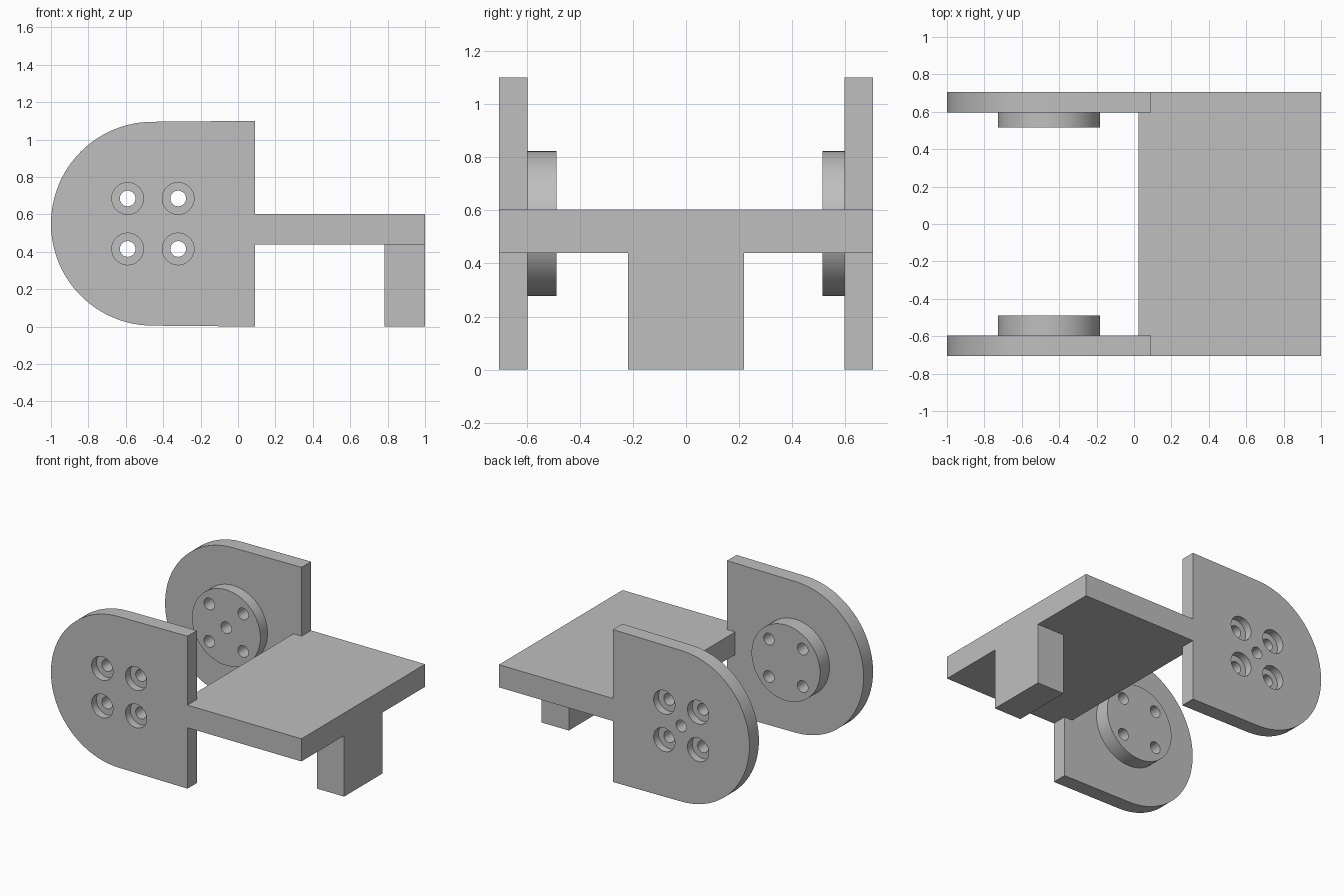
import bpy
import bmesh
from math import pi, sin, cos, radians
from mathutils import Matrix, Vector

cube = bpy.data.objects.get("Cube")
if cube:
    bpy.data.objects.remove(cube, do_unlink=True)

grey = bpy.data.materials.new("plain grey")
grey.use_nodes = True
grey.diffuse_color = (0.52, 0.52, 0.52, 1)
grey.node_tree.nodes["Principled BSDF"].inputs["Base Color"].default_value = grey.diffuse_color

PIVOT_X, PIVOT_Z, RADIUS = -0.455, 0.55, 0.545
HOLE_OFFSET = 0.135
CORNERS = [(sx * HOLE_OFFSET, sz * HOLE_OFFSET) for sx in (-1, 1) for sz in (-1, 1)]


def add_object(name, bm):
    bmesh.ops.recalc_face_normals(bm, faces=bm.faces)
    mesh = bpy.data.meshes.new(name)
    bm.to_mesh(mesh)
    bm.free()
    mesh.materials.append(grey)
    obj = bpy.data.objects.new(name, mesh)
    bpy.context.collection.objects.link(obj)
    return obj


def extrude_profile(name, points, offset):
    """Extrude a closed planar outline along the offset vector."""
    bm = bmesh.new()
    face = bm.faces.new([bm.verts.new(p) for p in points])
    result = bmesh.ops.extrude_face_region(bm, geom=[face], use_keep_orig=True)
    moved = [v for v in result["geom"] if isinstance(v, bmesh.types.BMVert)]
    bmesh.ops.translate(bm, verts=moved, vec=Vector(offset))
    return add_object(name, bm)


def discs(name, centres, radius, y0, y1, segments):
    """Cylinders along y, placed relative to the pivot."""
    bm = bmesh.new()
    for dx, dz in centres:
        place = Matrix.Translation((PIVOT_X + dx, (y0 + y1) / 2, PIVOT_Z + dz))
        bmesh.ops.create_cone(bm, cap_ends=True, segments=segments, radius1=radius,
                              radius2=radius, depth=abs(y1 - y0),
                              matrix=place @ Matrix.Rotation(pi / 2, 4, "X"))
    return add_object(name, bm)


def activate(obj):
    bpy.ops.object.select_all(action="DESELECT")
    obj.select_set(True)
    bpy.context.view_layer.objects.active = obj


def cut(obj, cutter):
    activate(obj)
    mod = obj.modifiers.new("holes", "BOOLEAN")
    mod.operation, mod.solver, mod.object = "DIFFERENCE", "EXACT", cutter
    bpy.ops.object.modifier_apply(modifier=mod.name)


def smooth(obj):
    activate(obj)
    bpy.ops.object.shade_smooth_by_angle(angle=radians(30))


def side(label, outer, inner, hub_end, bore_centres):
    """Rounded side plate with a round hub on its inner face."""
    arc = [(PIVOT_X + RADIUS * cos(a), outer, PIVOT_Z + RADIUS * sin(a))
           for a in (pi / 2 + pi * i / 48 for i in range(49))]
    outline = arc + [(0.09, outer, 0), (0.09, outer, 2 * RADIUS + 0.01)]
    plate = extrude_profile(label + "_side_plate", outline, (0, inner - outer, 0))
    hub = discs(label + "_hub", [(0, 0)], 0.273, inner, hub_end, 64)

    # Screw holes run through both parts, with wider recesses outside
    sign = 1 if outer > 0 else -1
    bores = discs("bore_cutter", bore_centres, 0.042, outer + 0.1 * sign, hub_end - 0.1 * sign, 32)
    recesses = discs("recess_cutter", CORNERS, 0.085, outer + 0.1 * sign, outer - 0.055 * sign, 32)
    cut(plate, recesses)
    cut(plate, bores)
    cut(hub, bores)
    for cutter in (bores, recesses):
        bpy.data.objects.remove(cutter, do_unlink=True)
    smooth(plate)
    smooth(hub)


# Side plates and hubs; only the back one has a central hole
side("front", -0.705, -0.597, -0.488, CORNERS)
side("back", 0.705, 0.597, 0.515, CORNERS + [(0, 0)])

# Platform whose narrow tongue fits between the plates
half = [(1, 0.705), (0.09, 0.705), (0.09, 0.597), (0.025, 0.597)]
outline = half + [(x, -y) for x, y in reversed(half)]
extrude_profile("platform", [(x, y, 0.44) for x, y in outline], (0, 0, 0.163))

# Support leg under the free end
leg = [(0.783, -0.218, 0), (1, -0.218, 0), (1, 0.218, 0), (0.783, 0.218, 0)]
extrude_profile("support_leg", leg, (0, 0, 0.44))
